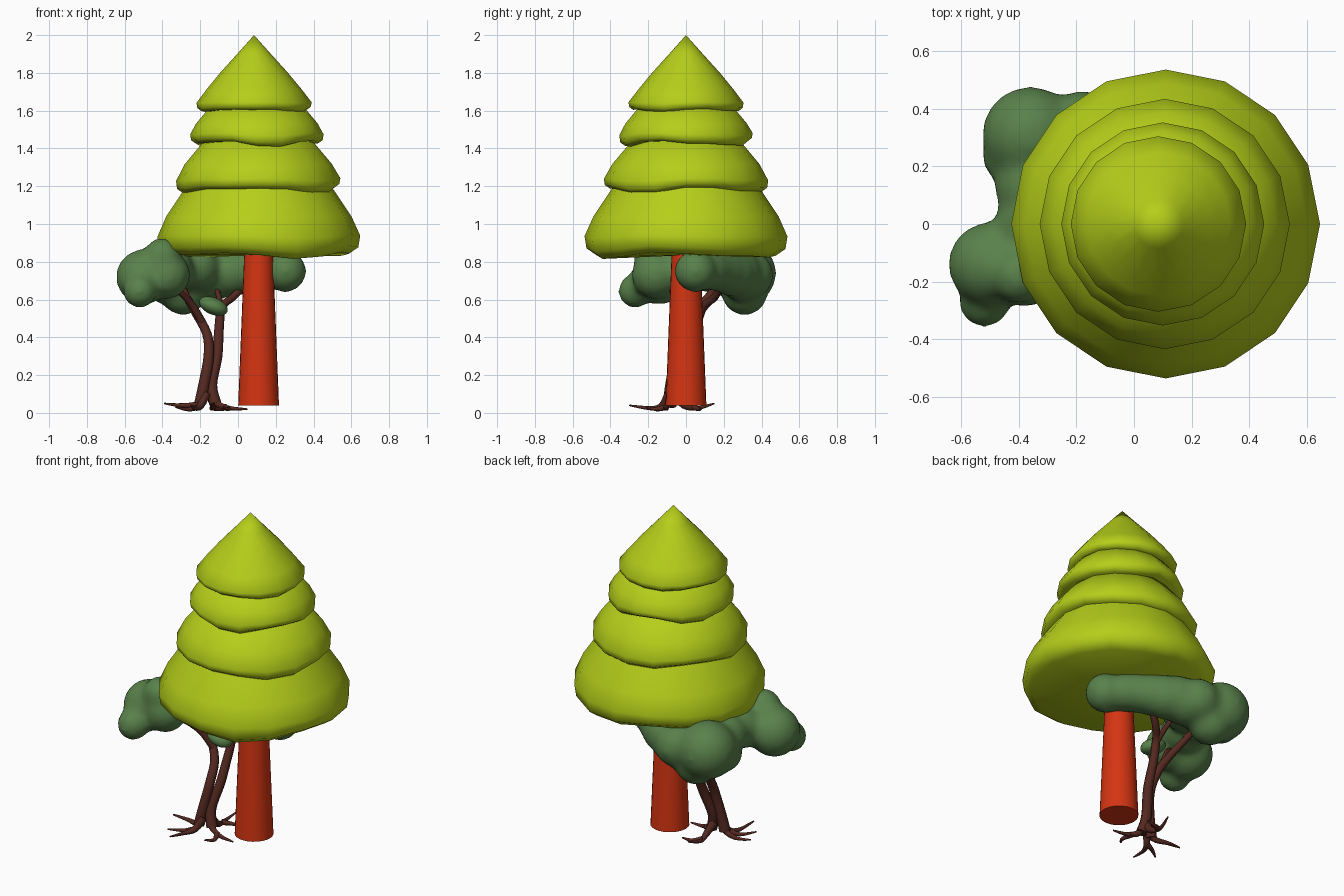
import bpy, bmesh, math
from mathutils import Vector, Matrix

if "Cube" in bpy.data.objects:
    bpy.data.objects.remove(bpy.data.objects["Cube"])


def material(name, rgb):
    m = bpy.data.materials.new(name)
    m.diffuse_color = (*rgb, 1)
    m.use_nodes = True
    m.node_tree.nodes["Principled BSDF"].inputs["Base Color"].default_value = m.diffuse_color
    return m


LIME = material("lime_needles", (0.46, 0.62, 0.010))
RED = material("red_bark", (0.66, 0.035, 0.006))
GREEN = material("dark_leaves", (0.10, 0.22, 0.07))
BROWN = material("brown_bark", (0.09, 0.022, 0.015))


def add_object(name, bm, mat, angle=40):
    bmesh.ops.recalc_face_normals(bm, faces=bm.faces)
    me = bpy.data.meshes.new(name)
    bm.to_mesh(me)
    bm.free()
    me.materials.append(mat)
    ob = bpy.data.objects.new(name, me)
    bpy.context.collection.objects.link(ob)
    bpy.ops.object.select_all(action='DESELECT')
    ob.select_set(True)
    bpy.context.view_layer.objects.active = ob
    bpy.ops.object.shade_smooth_by_angle(angle=math.radians(angle))
    return ob


def lathe(name, profile, centre, mat, sides=16, wobble=0.0, phase=0.0, angle=52):
    """Stack of rings (radius, z, wobble weight); radius 0 makes a tip."""
    bm = bmesh.new()
    rings = []
    for r, z, w in profile:
        if r == 0:
            rings.append([bm.verts.new((centre[0], centre[1], z))])
            continue
        ring = []
        for i in range(sides):
            a = 2 * math.pi * i / sides
            dz = w * wobble * (math.sin(3 * a + phase) + 0.6 * math.sin(5 * a + 2 * phase))
            ring.append(bm.verts.new((centre[0] + r * math.cos(a),
                                      centre[1] + r * math.sin(a), z + dz)))
        rings.append(ring)
    for a, b in zip(rings, rings[1:]):
        for i in range(sides):
            j = (i + 1) % sides
            quad = [a[i % len(a)], a[j % len(a)], b[j % len(b)], b[i % len(b)]]
            bm.faces.new(list(dict.fromkeys(quad)))
    return add_object(name, bm, mat, angle)


# Pine trunk
lathe("pine_trunk", [(0, 0.04, 0), (0.108, 0.04, 0), (0.075, 0.87, 0), (0, 0.87, 0)],
      (0.109, 0.0), RED, sides=24)

# Pine foliage tiers: centre x, top radius, top z, max radius, rim z, bottom z, phase
tiers = [
    (0.110, 0.37, 1.22, 0.537, 0.935, 0.835, 1.9),
    (0.107, 0.27, 1.46, 0.435, 1.235, 1.180, 0.6),
    (0.100, 0.24, 1.63, 0.353, 1.475, 1.427, 2.5),
]
for n, (cx, rt, zt, rm, zr, zb, ph) in enumerate(tiers):
    h, d = zt - zr, zr - zb
    lathe(f"pine_tier_{n + 1}", [
        (0, zt, 0), (rt, zt, 0),
        (rt + (rm - rt) * 0.72, zr + h * 0.37, 0.1),
        (rm, zr, 0.5),
        (rm - d * 0.10, zb + d * 0.35, 0.9),
        (rm - d * 0.6, zb, 1), (0, zb, 0)],
        (cx, 0), LIME, wobble=0.013, phase=ph)
lathe("pine_top", [(0, 2.0, 0), (0.085, 1.905, 0), (0.18, 1.80, 0), (0.25, 1.715, 0.1),
                   (0.305, 1.643, 0.4), (0.300, 1.617, 0.8), (0.28, 1.602, 1), (0, 1.61, 0)],
      (0.085, 0), LIME, wobble=0.006, phase=0.3)

# Small tree leaf cloud: overlapping balls fused into one soft shape (x, y, z, radius)
balls = [
    (-0.50, -0.14, 0.72, 0.148), (-0.52, -0.27, 0.645, 0.092), (-0.40, -0.18, 0.83, 0.10),
    (-0.38, -0.16, 0.73, 0.13), (-0.36, 0.00, 0.76, 0.125), (-0.36, 0.13, 0.76, 0.125),
    (-0.36, 0.31, 0.74, 0.17), (-0.42, 0.24, 0.71, 0.11), (-0.29, 0.31, 0.64, 0.125),
    (-0.18, 0.335, 0.73, 0.13), (-0.22, 0.15, 0.77, 0.12), (-0.13, 0.29, 0.72, 0.13),
    (-0.08, 0.27, 0.74, 0.13), (-0.02, 0.24, 0.74, 0.125), (0.04, 0.20, 0.75, 0.118),
    (0.10, 0.16, 0.755, 0.112), (0.16, 0.12, 0.755, 0.11), (0.25, 0.05, 0.75, 0.114),
]
bm = bmesh.new()
for x, y, z, r in balls:
    bmesh.ops.create_icosphere(bm, subdivisions=3, radius=r,
                               matrix=Matrix.Translation((x, y, z)))
cloud = add_object("small_tree_leaves", bm, GREEN, 180)
mod = cloud.modifiers.new("fuse", 'REMESH')
mod.mode = 'VOXEL'
mod.voxel_size = 0.02
mod.use_smooth_shade = True
mod = cloud.modifiers.new("soften", 'SMOOTH')
mod.factor = 0.5
mod.iterations = 14

# Loose leaf tuft low on the stem
bm = bmesh.new()
bmesh.ops.create_icosphere(bm, subdivisions=3, radius=1,
                           matrix=Matrix.Translation((-0.13, 0.01, 0.565))
                           @ Matrix.Rotation(0.4, 4, 'Y')
                           @ Matrix.Diagonal((0.08, 0.065, 0.045, 1)))
add_object("small_tree_tuft", bm, GREEN, 180)


def catmull(pts, steps=4):
    p = [pts[0]] + pts + [pts[-1]]
    out = []
    for i in range(1, len(p) - 2):
        a, b, c, d = (Vector(q) for q in p[i - 1:i + 3])
        for s in range(steps):
            t = s / steps
            out.append(0.5 * (2 * b + (c - a) * t + (2 * a - 5 * b + 4 * c - d) * t * t
                              + (3 * b - a - 3 * c + d) * t ** 3))
    return out + [Vector(pts[-1])]


def limb(name, pts, r0, r1, sides=8):
    """Tapered tube along a smooth path."""
    path = catmull(pts)
    bm = bmesh.new()
    prev = None
    for i, p in enumerate(path):
        t = path[min(i + 1, len(path) - 1)] - path[max(i - 1, 0)]
        q = Vector((0, 0, 1)).rotation_difference(t.normalized())
        r = r0 + (r1 - r0) * i / (len(path) - 1)
        ring = [bm.verts.new(p + q @ Vector((r * math.cos(2 * math.pi * k / sides),
                                             r * math.sin(2 * math.pi * k / sides), 0)))
                for k in range(sides)]
        if prev:
            for k in range(sides):
                j = (k + 1) % sides
                bm.faces.new((prev[k], prev[j], ring[j], ring[k]))
        else:
            bm.faces.new(ring)
        prev = ring
    bm.faces.new(prev)
    return add_object(name, bm, BROWN, 60)


# Small tree stems, leaning back as they rise, and their branches
limb("stem_left", [(-0.20, -0.09, 0.05), (-0.18, -0.08, 0.15), (-0.155, -0.05, 0.30),
                   (-0.165, 0.01, 0.42), (-0.23, 0.06, 0.54), (-0.28, 0.13, 0.63),
                   (-0.31, 0.18, 0.70)], 0.032, 0.018)
limb("stem_right", [(-0.12, -0.08, 0.05), (-0.14, -0.06, 0.15), (-0.11, -0.01, 0.30),
                    (-0.10, 0.05, 0.45), (-0.085, 0.09, 0.56), (-0.03, 0.15, 0.61),
                    (0.04, 0.19, 0.68)], 0.032, 0.018)
limb("branch_left", [(-0.19, 0.03, 0.48), (-0.25, -0.01, 0.58), (-0.33, -0.08, 0.655),
                     (-0.42, -0.13, 0.67)], 0.022, 0.013)
limb("branch_back", [(-0.09, 0.08, 0.54), (-0.10, 0.15, 0.61), (-0.12, 0.22, 0.68)], 0.018, 0.012)

# Roots: start on the stem base or fork off another root, ending in thin tips
roots = [
    [(-0.18, -0.08, 0.12), (-0.21, -0.085, 0.05), (-0.30, -0.06, 0.04), (-0.39, -0.07, 0.05)],
    [(-0.14, -0.07, 0.12), (-0.11, -0.09, 0.05), (-0.04, -0.11, 0.025), (0.05, -0.12, 0.02)],
    [(-0.17, -0.09, 0.10), (-0.20, -0.13, 0.035), (-0.23, -0.19, 0.025), (-0.25, -0.30, 0.04)],
    [(-0.20, -0.13, 0.035), (-0.26, -0.15, 0.018), (-0.33, -0.21, 0.03)],
    [(-0.07, -0.10, 0.03), (-0.05, -0.16, 0.02), (-0.08, -0.21, 0.03)],
    [(-0.15, -0.06, 0.10), (-0.13, -0.01, 0.04), (-0.14, 0.06, 0.025), (-0.12, 0.15, 0.05)],
    [(-0.14, 0.04, 0.03), (-0.09, 0.07, 0.02), (-0.03, 0.08, 0.025)],
]
for n, pts in enumerate(roots):
    limb(f"root_{n + 1}", pts, 0.026 if len(pts) > 3 else 0.018, 0.004)
